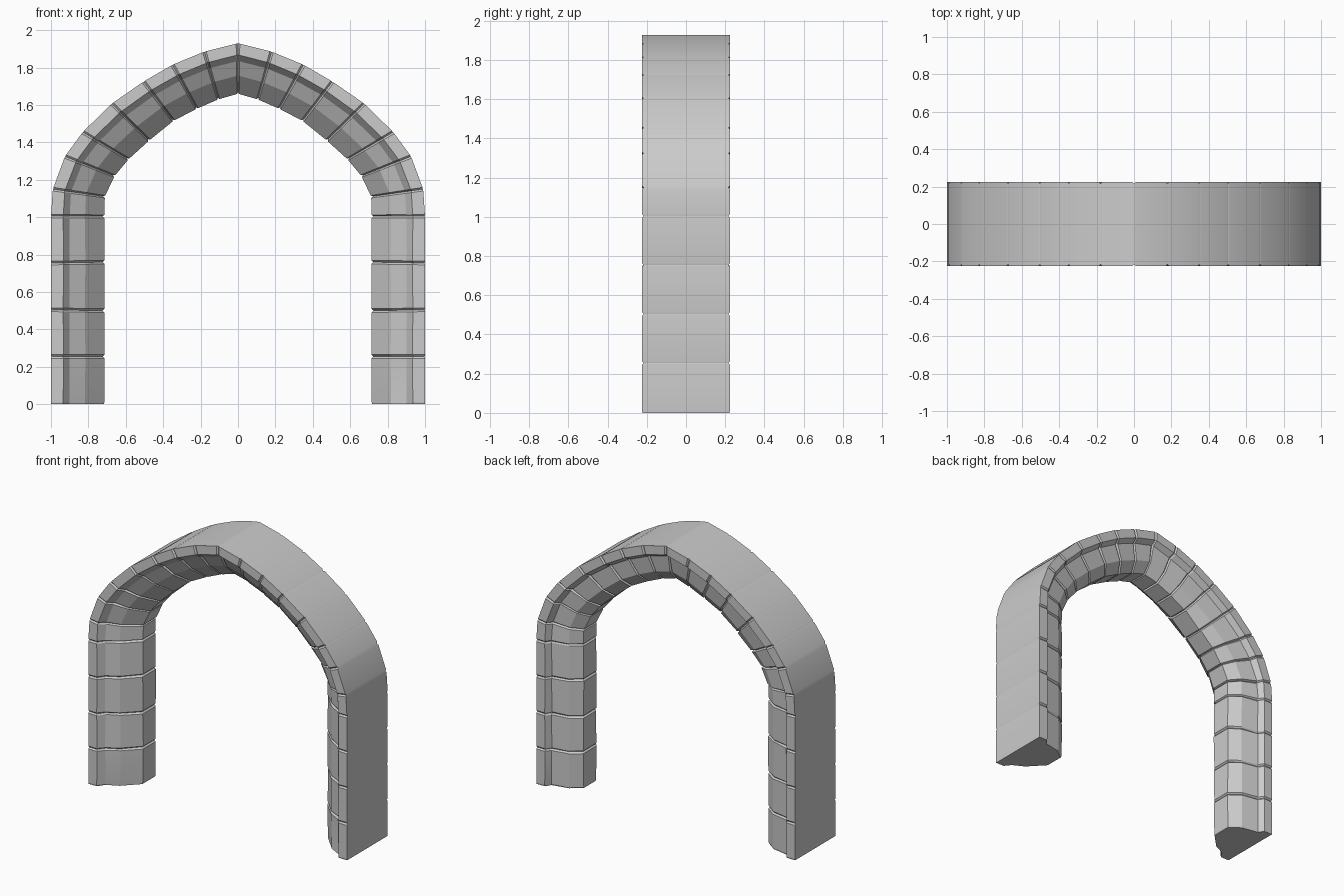
import bpy, bmesh, random, math
from mathutils import Vector

if "Cube" in bpy.data.objects:
    bpy.data.objects.remove(bpy.data.objects["Cube"])

random.seed(4)

# Stone joints of the right half, foot to apex: (outer x, outer z, inner x, inner z)
HALF = [(1, 0, .715, 0), (1, .255, .713, .255), (1, .505, .715, .5),
        (1, .755, .713, .76), (1, 1.005, .715, 1.005), (.99, 1.15, .712, 1.11),
        (.925, 1.325, .66, 1.22), (.83, 1.455, .585, 1.31), (.675, 1.607, .475, 1.41),
        (.505, 1.725, .345, 1.515), (.35, 1.815, .22, 1.58), (.18, 1.885, .105, 1.63)]
APEX = (0, 1.93, 0, 1.66)

# Moulding cross-section: (share of thickness from outer face, y)
PROFILE = [(0, -.225), (.23, -.225), (.35, -.18), (.64, -.135), (1, -.03),
           (1, .11), (.74, .165), (.32, .187), (.23, .225), (0, .225)]


def section(bm, joint, sunk=0.0):
    """One cross-section ring, optionally sunk to form a mortar groove."""
    outer = Vector((joint[0], 0, joint[1]))
    inner = Vector((joint[2], 0, joint[3]))
    ring = []
    for d, y in PROFILE:
        wear = random.uniform(-.004, .004) if d > 0.3 else 0
        depth = d * (1 - sunk * 4) + (sunk * .8 if d == 0 else 0)
        p = outer.lerp(inner, depth)
        p.y = y - math.copysign(sunk, y) + wear
        ring.append(bm.verts.new(p))
    return ring


def build_arch():
    joints = HALF + [APEX] + [(-a, b, -c, d) for a, b, c, d in reversed(HALF)]
    bm = bmesh.new()
    rings = [section(bm, joints[0], .003)]
    for i, (a, b) in enumerate(zip(joints, joints[1:])):
        length = math.dist(a[:2], b[:2])
        # full-size block body between two narrow grooves
        for f in (.010 / length, 1 - .010 / length):
            rings.append(section(bm, [p + (q - p) * f for p, q in zip(a, b)]))
        last = i == len(joints) - 2
        rings.append(section(bm, b, .003 if last else .009))
    n = len(PROFILE)
    for r, s in zip(rings, rings[1:]):
        for k in range(n):
            bm.faces.new((r[k], r[(k + 1) % n], s[(k + 1) % n], s[k]))
    # flat feet
    bm.faces.new(rings[0])
    bm.faces.new(rings[-1])
    bmesh.ops.recalc_face_normals(bm, faces=bm.faces)
    mesh = bpy.data.meshes.new("stone_arch")
    bm.to_mesh(mesh)
    bm.free()
    obj = bpy.data.objects.new("stone_arch", mesh)
    bpy.context.collection.objects.link(obj)
    return obj


arch = build_arch()
bpy.context.view_layer.objects.active = arch
arch.select_set(True)
bpy.ops.object.shade_smooth_by_angle(angle=math.radians(12))
